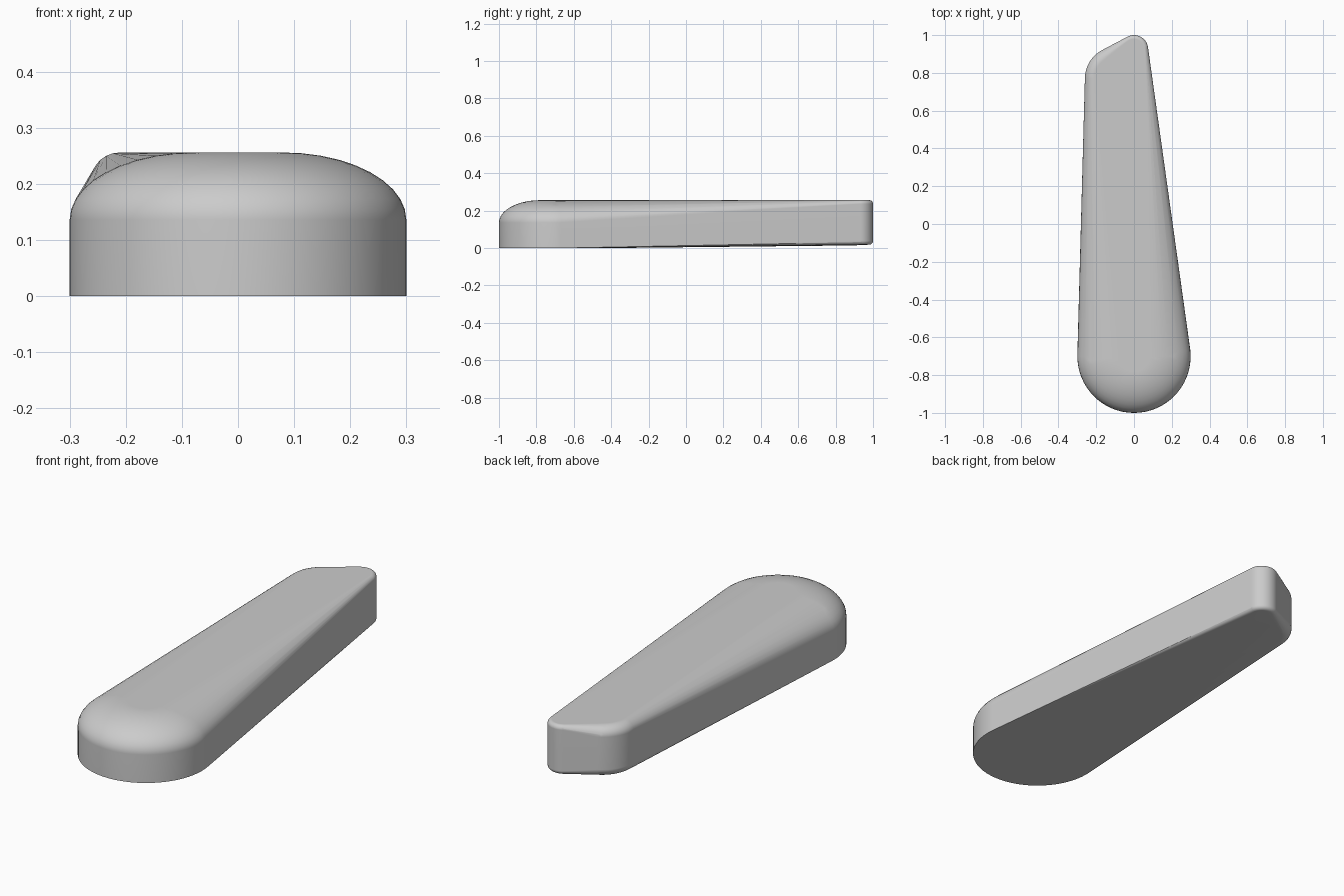
import bpy, bmesh
from math import sin, cos, pi, radians

if "Cube" in bpy.data.objects:
    bpy.data.objects.remove(bpy.data.objects["Cube"])

bm = bmesh.new()


def add_ring(cx, cy, r, z, n=64):
    for i in range(n):
        a = 2 * pi * i / n
        bm.verts.new((cx + r * cos(a), cy + r * sin(a), z))


def rounded_disc(cx, cy, r, bottom, top, low=None, high=None, steps=8):
    """Upright disc; low/high are (horizontal, vertical) edge radii."""
    if low:
        for i in range(steps + 1):
            a = pi / 2 * i / steps
            add_ring(cx, cy, r - low[0] * (1 - sin(a)), bottom + low[1] * (1 - cos(a)))
    else:
        add_ring(cx, cy, r, bottom)
    for i in range(steps + 1):
        a = pi / 2 * i / steps
        add_ring(cx, cy, r - high[0] * (1 - cos(a)), top - high[1] * (1 - sin(a)))


# Wide domed front end, with a crisp flat base
rounded_disc(0, -0.7, 0.3, 0, 0.256, high=(0.22, 0.12), steps=10)
# Narrow back tip and the broader shoulder to its left
rounded_disc(0, 0.925, 0.075, 0.018, 0.256, low=(0.02, 0.02), high=(0.02, 0.02), steps=5)
rounded_disc(-0.09, 0.77, 0.17, 0.014, 0.256, low=(0.045, 0.04), high=(0.05, 0.045), steps=6)

# Stretch one skin over the three ends
hull = bmesh.ops.convex_hull(bm, input=bm.verts)
spare = {g for g in hull["geom_interior"] + hull["geom_unused"]
         if isinstance(g, bmesh.types.BMVert)}
bmesh.ops.delete(bm, geom=list(spare), context='VERTS')
bmesh.ops.dissolve_limit(bm, angle_limit=radians(0.2), verts=bm.verts, edges=bm.edges)
bmesh.ops.recalc_face_normals(bm, faces=bm.faces)

mesh = bpy.data.meshes.new("tapered_body")
bm.to_mesh(mesh)
bm.free()
body = bpy.data.objects.new("tapered_body", mesh)
bpy.context.collection.objects.link(body)
bpy.context.view_layer.objects.active = body
body.select_set(True)
bpy.ops.object.shade_smooth_by_angle(angle=radians(35))

# Keep the broad faces evenly shaded
normals = body.modifiers.new("even_shading", 'WEIGHTED_NORMAL')
normals.keep_sharp = True
